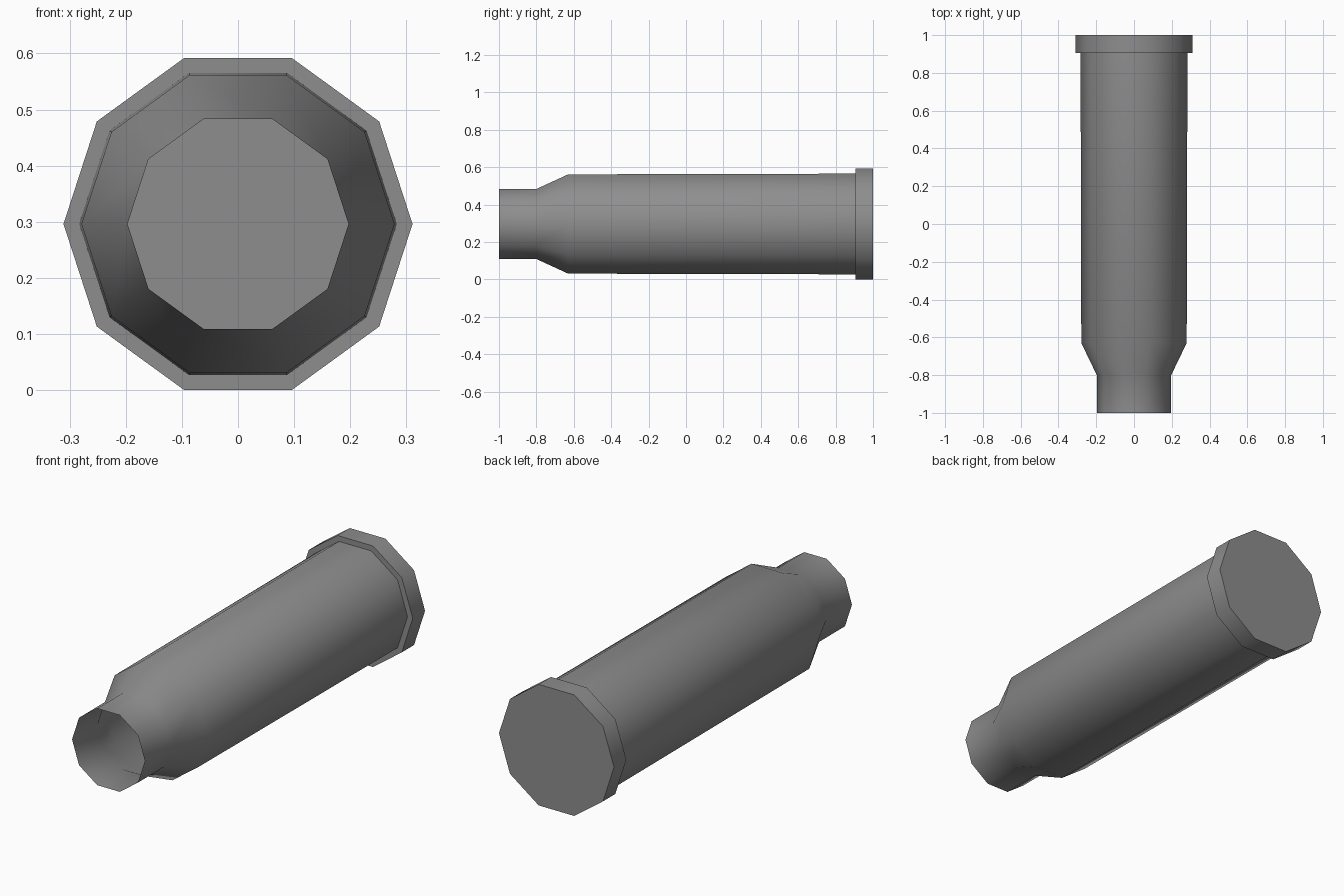
import bpy
import math

SIDES = 10
CENTRE_Z = 0.296

cube = bpy.data.objects.get("Cube")
if cube:
    bpy.data.objects.remove(cube, do_unlink=True)

# Single metal colour
metal = bpy.data.materials.new("grey_metal")
colour = (0.27, 0.27, 0.27, 1)
metal.diffuse_color = colour
metal.use_nodes = True
metal.node_tree.nodes["Principled BSDF"].inputs["Base Color"].default_value = colour


def lathe(name, profile, cap_end=False):
    """Sweep (y, radius) points around the y axis into an open shell."""
    verts, faces = [], []
    for y, r in profile:
        for i in range(SIDES):
            a = math.tau * i / SIDES
            verts.append((r * math.cos(a), y, r * math.sin(a)))
    for k in range(len(profile) - 1):
        for i in range(SIDES):
            j = (i + 1) % SIDES
            a, b = k * SIDES, (k + 1) * SIDES
            faces.append((a + i, b + i, b + j, a + j))
    if cap_end:
        last = (len(profile) - 1) * SIDES
        faces.append(tuple(last + i for i in reversed(range(SIDES))))
    mesh = bpy.data.meshes.new(name)
    mesh.from_pydata(verts, [], faces)
    mesh.materials.append(metal)
    obj = bpy.data.objects.new(name, mesh)
    bpy.context.collection.objects.link(obj)
    obj.location.z = CENTRE_Z
    bpy.ops.object.select_all(action='DESELECT')
    obj.select_set(True)
    bpy.context.view_layer.objects.active = obj
    bpy.ops.object.shade_smooth_by_angle(angle=math.radians(50))
    return obj


# Hollow casing: open neck, shoulder, tapered body, stepped rim, closed base
lathe("casing", [(-1, 0.197), (-0.8, 0.197), (-0.63, 0.279), (0.905, 0.283),
                 (0.905, 0.311), (1, 0.311)], cap_end=True)
